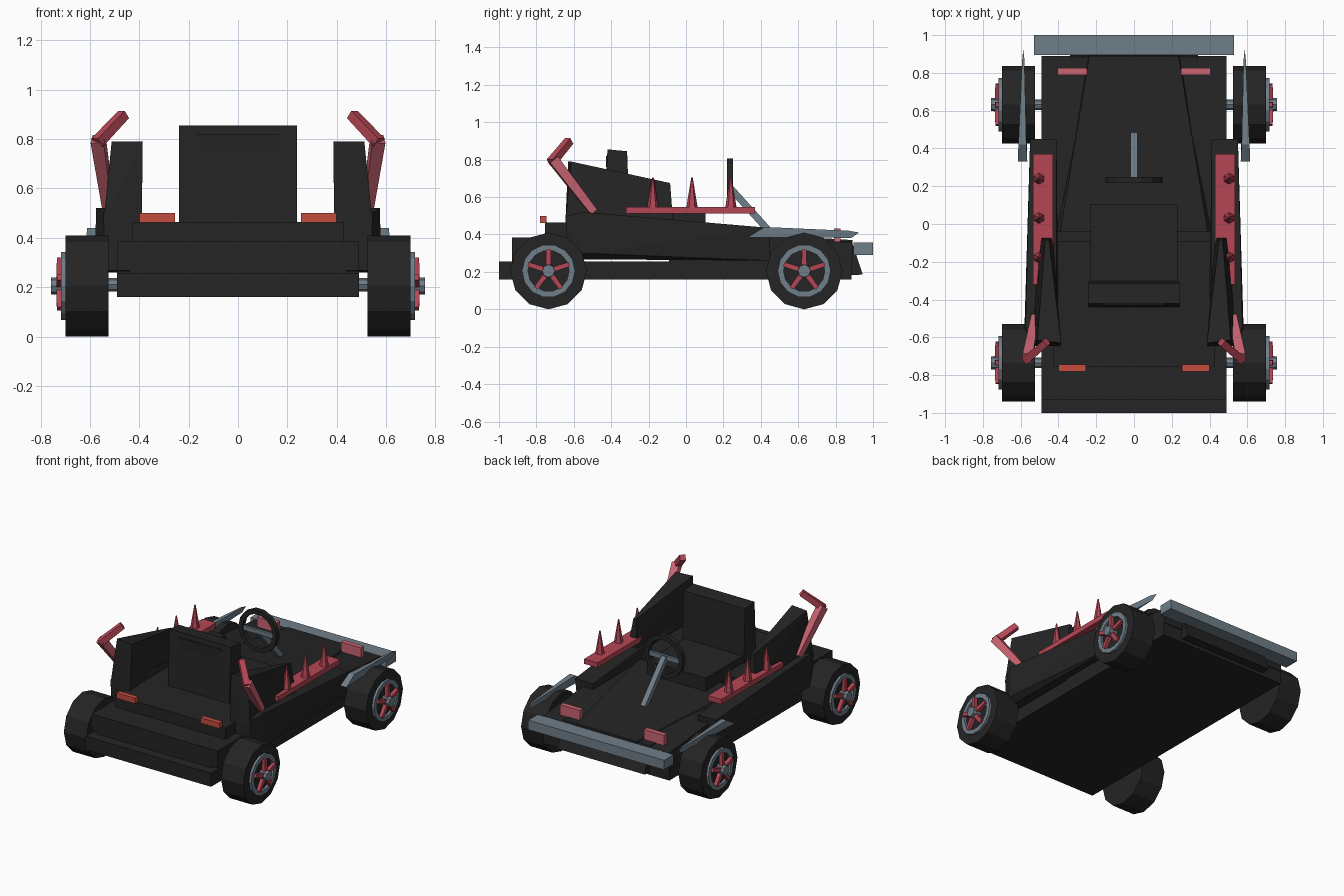
import bpy, bmesh, math
from mathutils import Vector, Matrix

if "Cube" in bpy.data.objects:
    bpy.data.objects.remove(bpy.data.objects["Cube"])


def mat(name, r, g, b):
    m = bpy.data.materials.new(name)
    m.diffuse_color = (r, g, b, 1)
    m.use_nodes = True
    m.node_tree.nodes["Principled BSDF"].inputs["Base Color"].default_value = m.diffuse_color
    return m


BLACK = mat("black", 0.018, 0.018, 0.018)
GREY = mat("steel grey", 0.16, 0.21, 0.25)
RED = mat("crimson", 0.46, 0.062, 0.09)
PINK = mat("rose", 0.60, 0.13, 0.17)
ORANGE = mat("tail orange", 0.55, 0.075, 0.05)


def finish(name, bm, m):
    bmesh.ops.recalc_face_normals(bm, faces=bm.faces)
    me = bpy.data.meshes.new(name)
    bm.to_mesh(me)
    bm.free()
    me.materials.append(m)
    ob = bpy.data.objects.new(name, me)
    bpy.context.collection.objects.link(ob)
    return ob


def hull(name, pts, m):
    bm = bmesh.new()
    vs = [bm.verts.new(p) for p in pts]
    r = bmesh.ops.convex_hull(bm, input=vs)
    junk = [v for v in r["geom_interior"] + r["geom_unused"] if isinstance(v, bmesh.types.BMVert)]
    bmesh.ops.delete(bm, geom=junk, context='VERTS')
    return finish(name, bm, m)


def box(name, x0, x1, y0, y1, z0, z1, m):
    return hull(name, [(x, y, z) for x in (x0, x1) for y in (y0, y1) for z in (z0, z1)], m)


def prism(name, yz, x0, x1, m):
    """Extrude a side profile of (y, z) points across x."""
    bm = bmesh.new()
    f = bm.faces.new([bm.verts.new((x0, y, z)) for y, z in yz])
    r = bmesh.ops.extrude_face_region(bm, geom=[f])
    bmesh.ops.translate(bm, vec=(x1 - x0, 0, 0),
                        verts=[v for v in r["geom"] if isinstance(v, bmesh.types.BMVert)])
    return finish(name, bm, m)


def rod(name, a, b, r1, r2, n, m):
    """Straight n-sided rod, tapering from r1 to r2."""
    a, b = Vector(a), Vector(b)
    d = b - a
    bm = bmesh.new()
    M = Matrix.Translation((a + b) / 2) @ d.to_track_quat('Z', 'Y').to_matrix().to_4x4()
    if n == 4:
        M = M @ Matrix.Rotation(math.pi / 4, 4, 'Z')
    bmesh.ops.create_cone(bm, cap_ends=True, segments=n, radius1=r1, radius2=r2,
                          depth=d.length, matrix=M)
    return finish(name, bm, m)


def ring(name, c, axis_x, r0, r1, t, n, m):
    """Flat ring of rectangular section, round x (or round y)."""
    bm = bmesh.new()
    sec = [(r0, 0), (r1, 0), (r1, t), (r0, t)]
    rows = []
    for i in range(n):
        a = 2 * math.pi * i / n
        u, v = math.cos(a), math.sin(a)
        rows.append([bm.verts.new((c[0] + h, c[1] + r * u, c[2] + r * v) if axis_x
                                  else (c[0] + r * u, c[1] + h, c[2] + r * v)) for r, h in sec])
    for i in range(n):
        p, q = rows[i], rows[(i + 1) % n]
        for k in range(4):
            bm.faces.new((p[k], p[(k + 1) % 4], q[(k + 1) % 4], q[k]))
    return finish(name, bm, m)


# Chassis and body
box("floor", -.49, .49, -1.0, .885, .16, .255, BLACK)
box("rear_body", -.49, .49, -.93, -.09, .267, .385, BLACK)
box("rear_spacer", -.44, .44, -.93, -.55, .25, .27, BLACK)
box("rear_deck", -.43, .43, -.755, -.09, .38, .465, BLACK)
prism("front_body", [(-.09, .25), (.89, .25), (.89, .355), (.45, .395), (-.09, .40)], -.49, .49, BLACK)
hull("hood", [(s * x, y, z) for s in (-1, 1) for x, y, z in
     ((.25, .89, .34), (.235, .89, .37), (.42, -.04, .38), (.39, -.04, .43))], BLACK)
prism("nose", [(.70, .18), (.945, .185), (.885, .365), (.70, .36)], -.34, .34, BLACK)
box("front_bumper", -.53, .53, .895, 1.0, .29, .357, GREY)

# Seat
box("seat_cushion", -.23, .23, -.32, .105, .38, .515, BLACK)
prism("seat_back", [(-.44, .44), (-.30, .44), (-.315, .845), (-.42, .855)], -.24, .24, BLACK)
prism("headrest_panel", [(-.426, .745), (-.42, .745), (-.42, .82), (-.428, .82)], -.165, .165, BLACK)

# Steering
ring("steering_wheel", (0, .218, .66), False, .118, .15, .032, 14, BLACK)
box("steering_crossbar", -.12, .12, .225, .243, .635, .665, GREY)
rod("steering_column", (0, .235, .65), (0, .47, .39), .026, .026, 4, GREY)

for s, side in ((-1, "left"), (1, "right")):
    # Side pod
    hull(side + "_side_pod", [(s * x, y, z) for x, y, z in (
        (.41, .45, .26), (.53, .45, .26), (.41, .45, .435), (.55, .45, .435),
        (.40, -.64, .268), (.54, -.64, .268), (.40, -.64, .50), (.545, -.64, .50),
        (.58, -.55, .30), (.575, -.55, .52), (.41, -.55, .52))], BLACK)
    # Rear fin
    hull(side + "_fin", [(s * x, y, z) for x, y, z in (
        (.545, -.645, .46), (.39, -.645, .46), (.512, -.615, .79), (.386, -.63, .79),
        (.47, -.085, .675), (.45, -.085, .675), (.50, -.07, .48), (.43, -.07, .48))], BLACK)
    # Spiked rail
    xs = sorted((s * .43, s * .535))
    box(side + "_spike_rail", *xs, -.32, .37, .512, .547, RED)
    for i, y in enumerate((-.177, .032, .24)):
        rod(f"{side}_spike_{i + 1}", (s * .503, y, .54), (s * .503, y, .705), .031, .004, 6, RED)
    # Bent horn
    rod(side + "_horn_lower", (s * .525, -.495, .52), (s * .567, -.71, .80), .03, .038, 4, PINK)
    rod(side + "_horn_upper", (s * .572, -.72, .785), (s * .463, -.625, .90), .03, .027, 4, RED)
    # Front fender blade
    hull(side + "_fender", [(s * x, y, z) for x, y, z in (
        (.565, .33, .385), (.615, .33, .385), (.57, .42, .44), (.612, .42, .44),
        (.58, .87, .42), (.592, .87, .42), (.586, .925, .41), (.586, .885, .382))], GREY)
    # Lights
    xs = sorted((s * .25, s * .405))
    box(side + "_headlight", *xs, .79, .825, .35, .433, PINK)
    xs = sorted((s * .255, s * .40))
    box(side + "_tail_light", *xs, -.78, -.745, .462, .50, ORANGE)

# Axles and wheels
for end, y in (("front", .632), ("rear", -.735)):
    rod(end + "_axle", (-.54, y, .21), (.54, y, .21), .028, .028, 8, GREY)
    for s, side in ((-1, "left"), (1, "right")):
        n = f"{end}_{side}_"
        c = .205
        rod(n + "tire", (s * .525, y, c), (s * .70, y, c), .205, .205, 12, BLACK)
        ring(n + "rim", (s * .695, y, c), True, .11, .142, s * .022, 14, GREY)
        rod(n + "hub", (s * .695, y, c), (s * .757, y, c), .038, .034, 8, GREY)
        for k in range(5):
            a = math.pi / 2 + k * 2 * math.pi / 5
            u, v = math.cos(a), math.sin(a)
            rod(f"{n}spoke_{k + 1}", (s * .722, y + .025 * u, c + .025 * v),
                (s * .722, y + .115 * u, c + .115 * v), .02, .017, 4, RED)
